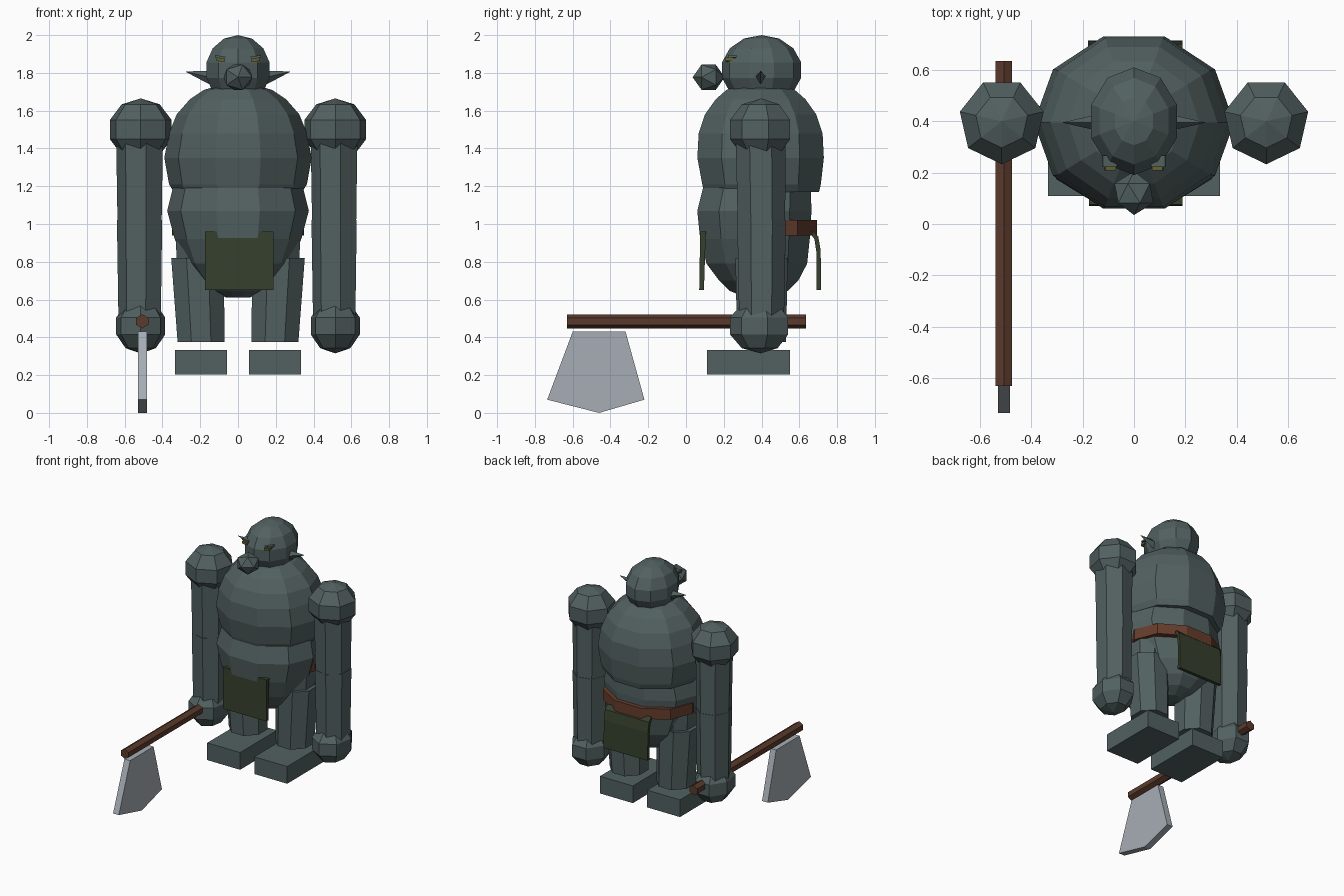
import bpy, bmesh, math
from mathutils import Matrix, Vector

cube = bpy.data.objects.get("Cube")
if cube:
    bpy.data.objects.remove(cube, do_unlink=True)


def material(name, rgb):
    m = bpy.data.materials.new(name)
    m.use_nodes = True
    m.diffuse_color = (*rgb, 1)
    m.node_tree.nodes["Principled BSDF"].inputs["Base Color"].default_value = (*rgb, 1)
    return m


SKIN = material("slate skin", (.085, .118, .118))
CLOTH = material("dark green cloth", (.036, .05, .026))
LEATHER = material("brown leather", (.13, .045, .024))
WOOD = material("brown wood", (.105, .042, .025))
STEEL = material("pale steel", (.38, .42, .46))
EYE = material("olive eye", (.13, .12, .03))


def finish(name, bm, mat):
    bmesh.ops.remove_doubles(bm, verts=bm.verts, dist=.0005)
    bmesh.ops.recalc_face_normals(bm, faces=bm.faces)
    mesh = bpy.data.meshes.new(name)
    bm.to_mesh(mesh)
    bm.free()
    mesh.materials.append(mat)
    obj = bpy.data.objects.new(name, mesh)
    bpy.context.collection.objects.link(obj)
    return obj


def loft(name, rings, sides, mat, turn=0.0, place=None):
    """Stack of elliptical rings: (z, centre x, centre y, radius x, radius y)."""
    bm = bmesh.new()
    loops = []
    for z, cx, cy, rx, ry in rings:
        angles = [turn + math.tau * i / sides for i in range(sides)]
        loops.append([bm.verts.new((cx + rx * math.cos(a), cy + ry * math.sin(a), z)) for a in angles])
    for low, high in zip(loops, loops[1:]):
        for i in range(sides):
            j = (i + 1) % sides
            bm.faces.new((low[i], low[j], high[j], high[i]))
    bm.faces.new(loops[0][::-1])
    bm.faces.new(loops[-1])
    if place:
        bm.transform(place)
    return finish(name, bm, mat)


def ball(name, centre, radii, sides, rings, mat, turn=0.0):
    bm = bmesh.new()
    bmesh.ops.create_uvsphere(bm, u_segments=sides, v_segments=rings, radius=1)
    bm.transform(Matrix.Translation(centre) @ Matrix.Diagonal((*radii, 1)) @ Matrix.Rotation(turn, 4, 'Z'))
    return finish(name, bm, mat)


def box(name, centre, size, mat, rot=None):
    bm = bmesh.new()
    bmesh.ops.create_cube(bm, size=1)
    bm.transform(Matrix.Translation(centre) @ (rot or Matrix()) @ Matrix.Diagonal((*size, 1)))
    return finish(name, bm, mat)


def extrude_profile(name, points, x0, x1, mat):
    """Extrude a (y, z) outline along x."""
    bm = bmesh.new()
    face = bm.faces.new([bm.verts.new((x0, y, z)) for y, z in points])
    geom = bmesh.ops.extrude_face_region(bm, geom=[face])["geom"]
    bmesh.ops.translate(bm, vec=(x1 - x0, 0, 0), verts=[v for v in geom if isinstance(v, bmesh.types.BMVert)])
    return finish(name, bm, mat)


# Chest and belly
loft("chest", [(1.17, 0, .4, .34, .32), (1.21, 0, .4, .365, .33), (1.35, 0, .395, .39, .352),
               (1.48, 0, .395, .365, .345), (1.58, 0, .395, .325, .31), (1.66, 0, .395, .255, .25),
               (1.71, 0, .395, .18, .19), (1.74, 0, .395, .08, .09)], 10, SKIN)
loft("belly", [(.61, 0, .39, .06, .07), (.645, 0, .385, .14, .16), (.70, 0, .385, .21, .22),
               (.79, 0, .375, .28, .28), (.92, 0, .365, .335, .305), (1.07, 0, .362, .375, .318),
               (1.19, 0, .375, .345, .30), (1.25, 0, .38, .25, .22)], 10, SKIN)

# Head, nose, ears and eyes
ball("head", (0, .4, 1.815), (.18, .215, .185), 10, 7, SKIN)
bm = bmesh.new()
bmesh.ops.create_icosphere(bm, subdivisions=1, radius=1)
bm.transform(Matrix.Translation((0, .12, 1.777)) @ Matrix.Diagonal((.085, .085, .078, 1))
             @ Matrix.Rotation(math.pi / 2, 4, 'X'))
finish("nose", bm, SKIN)
for side, label in ((-1, "right"), (1, "left")):
    lay = Matrix.Translation((side * .14, .395, 1.775)) @ Matrix.Rotation(side * math.radians(77), 4, 'Y')
    loft(label + "_ear", [(0, 0, 0, .038, .032), (.14, 0, 0, .001, .001)], 4, SKIN, place=lay)
    tilt = Matrix.Rotation(side * math.radians(-8), 4, 'Y')
    box(label + "_eye", (side * .092, .228, 1.87), (.042, .04, .018), EYE, tilt)
    box(label + "_brow", (side * .095, .245, 1.884), (.055, .045, .012), SKIN, tilt)

# Arms, legs and feet
for side, label in ((-1, "right"), (1, "left")):
    x = side * .515
    ball(label + "_shoulder", (x, .4, 1.5), (.176, .176, .165), 7, 5, SKIN, math.pi)
    loft(label + "_upper_arm", [(.95, x, .4, .122, .128), (1.45, x, .395, .13, .135)], 7, SKIN, math.pi)
    loft(label + "_forearm", [(.5, x, .4, .118, .122), (1.02, x, .4, .126, .132)], 7, SKIN, math.pi)
    ball(label + "_hand", (x, .395, .46), (.14, .17, .145), 7, 5, SKIN, math.pi)
    loft(label + "_thigh", [(.6, side * .2, .4, .13, .13), (1.0, side * .215, .4, .125, .14)],
         8, SKIN, math.pi / 8)
    loft(label + "_shin", [(.375, side * .195, .4, .135, .14), (.82, side * .215, .4, .15, .15)],
         8, SKIN, math.pi / 8)
    box(label + "_foot", (side * .197, .33, .268), (.275, .44, .13), SKIN)

# Belt and hanging cloths
loft("belt", [(.94, 0, .42, .35, .288), (1.02, 0, .42, .35, .288)], 10, LEATHER)
extrude_profile("front_cloth", [(.07, .65), (.095, .65), (.105, .96), (.075, .96)], -.175, .188, CLOTH)
extrude_profile("back_cloth", [(.69, .65), (.715, .65), (.713, .86), (.70, .935), (.67, .965),
                               (.665, .94), (.68, .92), (.692, .84)], -.18, .188, CLOTH)

# Axe
along = Matrix.Translation((-.507, 0, .485)) @ Matrix.Rotation(math.pi / 2, 4, 'X')
loft("axe_handle", [(-.635, 0, 0, .037, .037), (.63, 0, 0, .037, .037)], 6, WOOD, math.pi / 6, along)
extrude_profile("axe_blade", [(-.60, .43), (-.32, .43), (-.22, .07), (-.46, 0), (-.735, .07)],
                -.53, -.482, STEEL)
